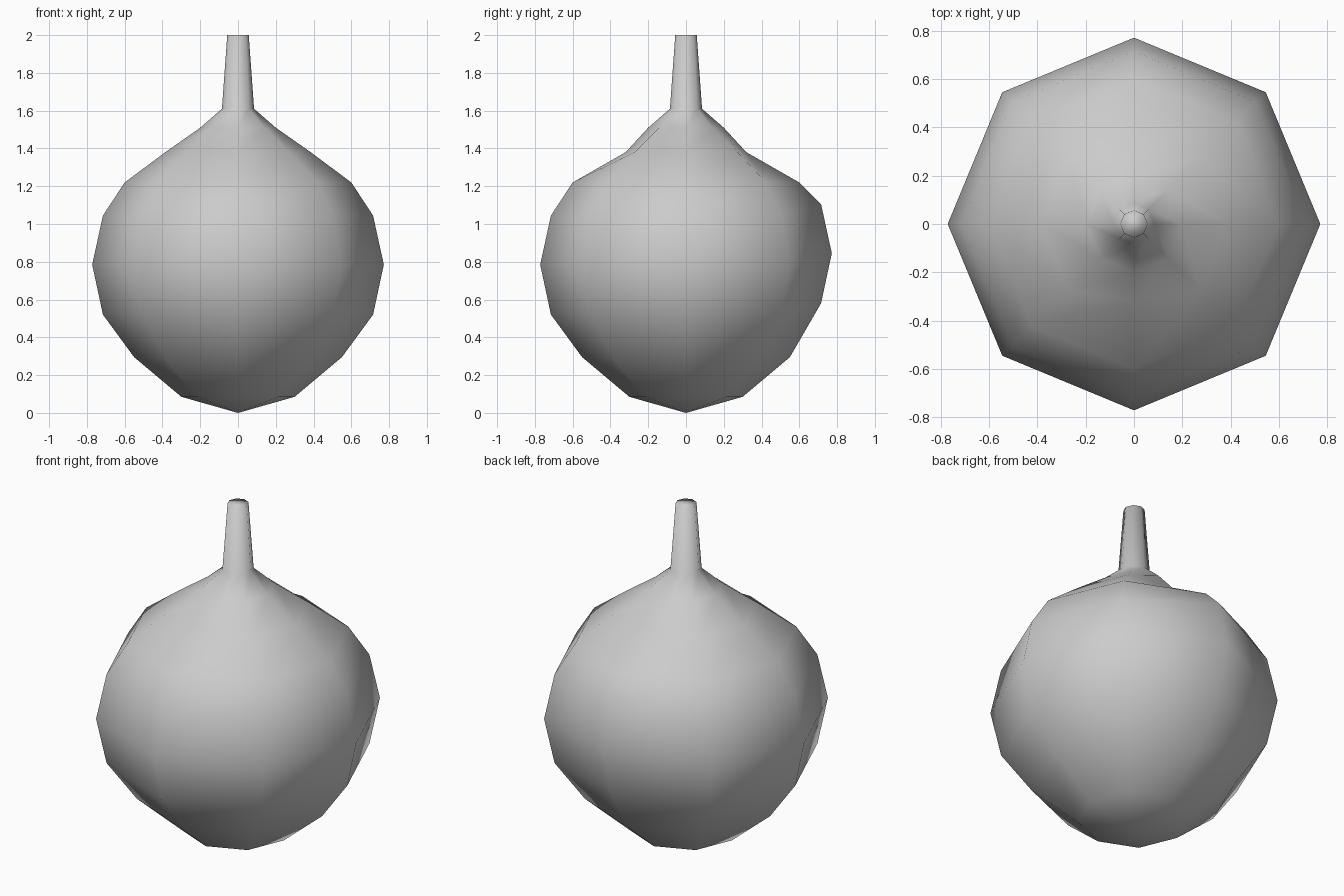
import bpy, bmesh, math

if "Cube" in bpy.data.objects:
    bpy.data.objects.remove(bpy.data.objects["Cube"])

SIDES = 8
# (radius, height) from the bottom tip to the top of the neck
PROFILE = [(0.30, 0.085), (0.55, 0.295), (0.715, 0.52), (0.772, 0.785),
           (0.715, 1.045), (0.60, 1.22), (0.385, 1.38), (0.20, 1.51),
           (0.085, 1.61), (0.057, 2.0)]

bm = bmesh.new()

# rings of the round body and neck
rings = []
for i, (r, z) in enumerate(PROFILE):
    ring = []
    for k in range(SIDES):
        a = 2 * math.pi * k / SIDES
        x, y, h = r * math.cos(a), r * math.sin(a), z
        if k == 2 and i in (2, 3, 4):   # slight bump on the back
            h += 0.06
        if k in (2, 6) and i == 6:      # shoulder pinched front and back
            y *= 0.83
        ring.append(bm.verts.new((x, y, h)))
    rings.append(ring)

# walls
for low, high in zip(rings, rings[1:]):
    for k in range(SIDES):
        n = (k + 1) % SIDES
        bm.faces.new((low[k], low[n], high[n], high[k]))

# pointed bottom and flat neck end
tip = bm.verts.new((0, 0, 0))
for k in range(SIDES):
    bm.faces.new((tip, rings[0][(k + 1) % SIDES], rings[0][k]))
bm.faces.new(rings[-1])

bmesh.ops.recalc_face_normals(bm, faces=bm.faces[:])
for f in bm.faces:
    f.smooth = True

mesh = bpy.data.meshes.new("round_flask")
bm.to_mesh(mesh)
bm.free()
bpy.context.collection.objects.link(bpy.data.objects.new("round_flask", mesh))
